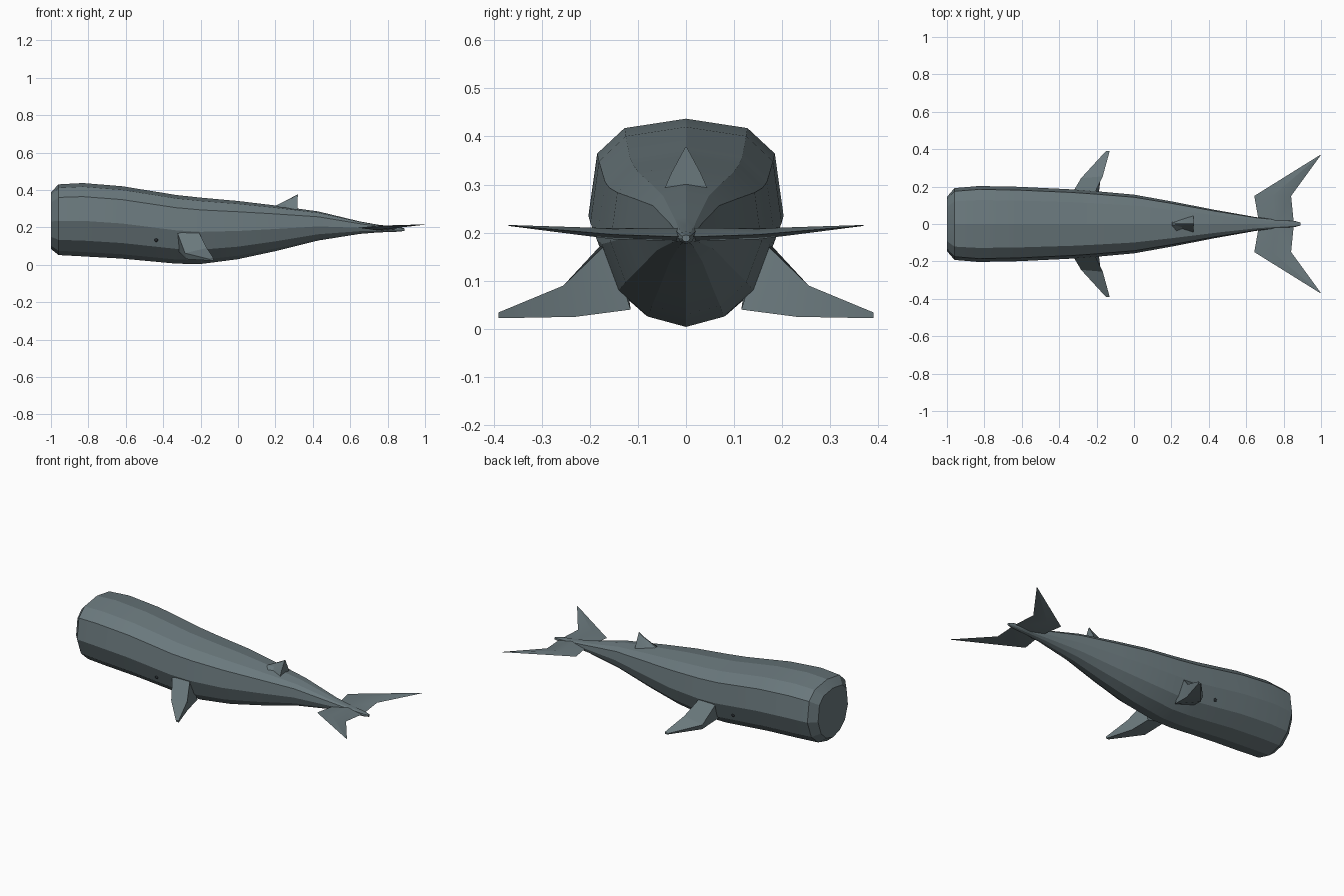
import bpy, bmesh, math


def material(name, rgb):
    m = bpy.data.materials.new(name)
    m.diffuse_color = (*rgb, 1)
    return m


SKIN = material("grey_blue_skin", (0.145, 0.19, 0.205))
DARK = material("dark_eye", (0.02, 0.025, 0.03))


def loft(name, rings, mirror=False, angle=20):
    """Join equal-sized rings of points into a closed solid."""
    bm = bmesh.new()
    vs = [[bm.verts.new(p) for p in r] for r in rings]
    n = len(rings[0])
    for a, b in zip(vs, vs[1:]):
        for i in range(n):
            j = (i + 1) % n
            bm.faces.new((a[i], a[j], b[j], b[i]))
    bm.faces.new(vs[0])
    bm.faces.new(vs[-1])
    bmesh.ops.recalc_face_normals(bm, faces=bm.faces)
    me = bpy.data.meshes.new(name)
    bm.to_mesh(me)
    bm.free()
    me.materials.append(SKIN)
    ob = bpy.data.objects.new(name, me)
    bpy.context.collection.objects.link(ob)
    if mirror:
        mod = ob.modifiers.new("mirror", "MIRROR")
        mod.use_axis = (False, True, False)
        mod.use_mirror_merge = False
    bpy.ops.object.select_all(action='DESELECT')
    ob.select_set(True)
    bpy.context.view_layer.objects.active = ob
    bpy.ops.object.shade_smooth_by_angle(angle=math.radians(angle))
    return ob


# Body: half cross-section (width share, height share), swept along x
HALF = [(0, 1), (.63, .95), (.91, .815), (1, .485), (.8, .215), (.45, .06), (0, 0)]
SECTION = HALF + [(-u, v) for u, v in HALF[-2:0:-1]]
# x, bottom, top, half width
STATIONS = [
    (-1.0, .085, .387, .145), (-.96, .052, .430, .192), (-.83, .045, .437, .203),
    (-.62, .033, .420, .199), (-.33, .006, .373, .185), (-.20, .004, .359, .175),
    (0, .030, .341, .157), (.20, .073, .317, .121), (.43, .130, .285, .076),
    (.65, .165, .232, .037), (.75, .173, .214, .026), (.86, .177, .202, .016),
    (.89, .181, .195, .008),
]
loft("body", [[(x, u * w, lo + v * (hi - lo)) for u, v in SECTION]
              for x, lo, hi, w in STATIONS], angle=15)

# Side flippers: leading, top trailing, bottom trailing, bottom leading
loft("flippers", [
    [(-.33, .165, .187), (-.213, .160, .182), (-.195, .115, .040), (-.32, .12, .075)],
    [(-.283, .245, .062), (-.167, .255, .090), (-.18, .23, .025), (-.275, .235, .030)],
    [(-.15, .39, .029), (-.13, .39, .034), (-.13, .39, .022), (-.147, .39, .022)],
], mirror=True)

# Tail flukes: leading, top, trailing, bottom
loft("tail_flukes", [
    [(.67, 0, .195), (.76, 0, .210), (.855, 0, .191), (.76, 0, .182)],
    [(.643, .15, .198), (.74, .15, .209), (.84, .15, .196), (.74, .15, .186)],
    [(.993, .368, .215), (.997, .369, .216), (1.0, .370, .215), (.997, .369, .214)],
], mirror=True)

# Dorsal fin: flared base, pinched waist and swept-back peak
loft("dorsal_fin", [
    [(.195, -.062, .285), (.26, -.034, .285), (.318, -.052, .275),
     (.318, .052, .275), (.26, .034, .285), (.195, .062, .285)],
    [(.205, -.005, .318), (.255, -.016, .325), (.318, -.030, .325),
     (.318, .030, .325), (.255, .016, .325), (.205, .005, .318)],
    [(.25, -.002, .340), (.29, -.003, .358), (.320, -.002, .377),
     (.320, .002, .377), (.29, .003, .358), (.25, .002, .340)],
])

# Eyes
for side, label in ((-1, "right"), (1, "left")):
    bpy.ops.mesh.primitive_uv_sphere_add(segments=10, ring_count=6, radius=.010,
                                         location=(-.437, side * .164, .132))
    eye = bpy.context.object
    eye.name = label + "_eye"
    eye.data.materials.append(DARK)
    bpy.ops.object.shade_smooth()
